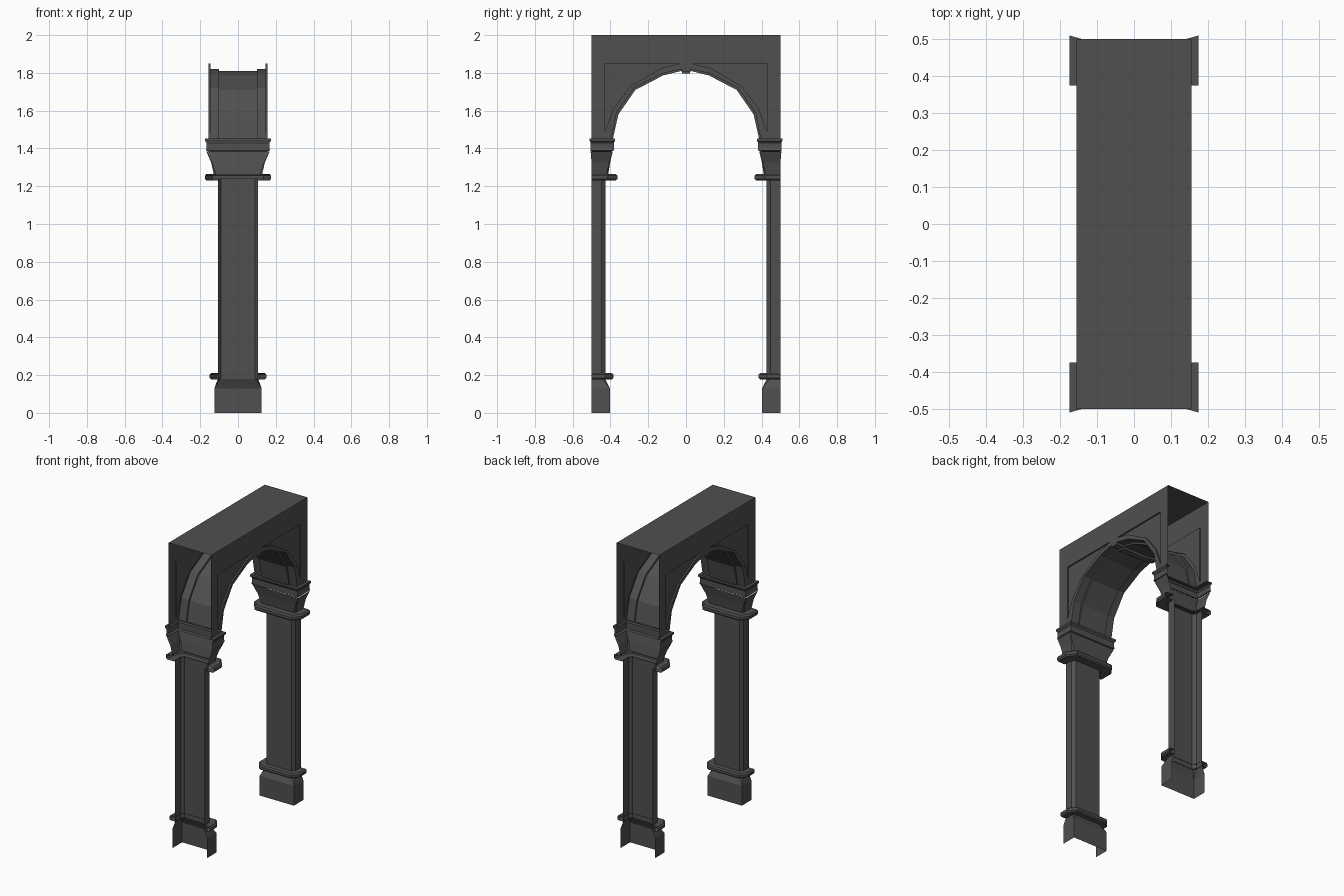
import bpy, bmesh

if "Cube" in bpy.data.objects:
    bpy.data.objects.remove(bpy.data.objects["Cube"])

stone = bpy.data.materials.new("dark_stone")
stone.diffuse_color = (0.08, 0.08, 0.08, 1)
stone.use_nodes = True
stone.node_tree.nodes["Principled BSDF"].inputs["Base Color"].default_value = stone.diffuse_color


def make_object(name, faces, mirror_x):
    """Mesh from lists of face corners, welded and mirrored across y (and x)."""
    bm = bmesh.new()
    for f in faces:
        bm.faces.new([bm.verts.new(p) for p in f])
    bmesh.ops.remove_doubles(bm, verts=bm.verts, dist=0.0004)
    bmesh.ops.recalc_face_normals(bm, faces=bm.faces)
    # open shells: make the normals point outwards, judged by the top or the +x faces
    bm.normal_update()
    if sum(f.normal.x * f.calc_area() for f in bm.faces
           if f.calc_center_median().x > 0.09) < 0:
        bmesh.ops.reverse_faces(bm, faces=bm.faces)
    me = bpy.data.meshes.new(name)
    bm.to_mesh(me)
    bm.free()
    me.materials.append(stone)
    ob = bpy.data.objects.new(name, me)
    bpy.context.collection.objects.link(ob)
    mod = ob.modifiers.new("mirror", 'MIRROR')
    mod.use_axis = (mirror_x, True, False)
    mod.merge_threshold = 0.0005


def half_pier(name, levels):
    """Loft U-shaped sections, open towards the outer end.
    Level: half width, inner y, chamfer x, chamfer y, outer y, z."""
    rows = []
    for w, y, cx, cy, end, z in levels:
        side = [(w, end, z), (w, y + cy, z), (w - cx, y, z)]
        rows.append(side + [(-px, py, pz) for px, py, pz in reversed(side)])
    faces = []
    for a, b in zip(rows, rows[1:]):
        for i in range(5):
            quad = []
            for p in (a[i], a[i + 1], b[i + 1], b[i]):
                if p not in quad:
                    quad.append(p)
            if len(quad) > 2:
                faces.append(quad)
    make_object(name, faces, False)


def ring(name, w, y, cx, cy, z0, z1, inner):
    """Rounded collar around the shaft."""
    h = z1 - z0
    prof = [(inner, 0), (0.008, 0), (0, 0.25), (0, 0.75), (0.008, 1), (inner, 1)]
    half_pier(name, [(w - d, y + d, cx - d * 0.4, cy - d * 0.4, 0.5, z0 + h * t)
                     for d, t in prof])


# Piers
half_pier("pier_base", [(0.125, 0.403, 0, 0, 0.5, 0),
                        (0.125, 0.403, 0, 0, 0.5, 0.13),
                        (0.107, 0.428, 0.012, 0.015, 0.5, 0.18)])
ring("lower_ring", 0.15, 0.385, 0.035, 0.045, 0.178, 0.21, 0.045)
half_pier("shaft", [(0.107, 0.427, 0.016, 0.02, 0.5, 0.18),
                    (0.107, 0.427, 0.016, 0.02, 0.5, 1.24)])
ring("upper_ring", 0.175, 0.363, 0.04, 0.055, 1.23, 1.265, 0.06)
half_pier("capital", [(0.127, 0.412, 0.01, 0.01, 0.5, 1.26),
                      (0.142, 0.402, 0.005, 0.005, 0.5, 1.325),
                      (0.168, 0.388, 0, 0, 0.505, 1.385)])
half_pier("abacus", [(0.155, 0.395, 0, 0, 0.5, 1.385),
                     (0.17, 0.382, 0, 0, 0.507, 1.39),
                     (0.166, 0.382, 0, 0, 0.505, 1.405),
                     (0.166, 0.382, 0, 0, 0.505, 1.43),
                     (0.175, 0.375, 0, 0, 0.51, 1.44),
                     (0.175, 0.375, 0, 0, 0.51, 1.452),
                     (0.14, 0.40, 0, 0, 0.5, 1.452)])

# Arch block: one quarter, mirrored twice. Curves are (y, z) from springing to crown
X, XR, XS = 0.155, 0.145, 0.10
outer = [(0.395, 1.45), (0.368, 1.588), (0.276, 1.72), (0.125, 1.797), (0.025, 1.82), (0.02, 1.808), (0, 1.805)]
inner = [(0.387, 1.45), (0.358, 1.58), (0.268, 1.71), (0.12, 1.787), (0.025, 1.81), (0.02, 1.798), (0, 1.795)]
panel = [(0.43, 1.485), (0.385, 1.61), (0.295, 1.73), (0.13, 1.825), (0.03, 1.85)]
corner = (0.43, 1.85)


def at(x, *pts):
    return [(x, y, z) for y, z in pts]


faces = [at(X, (0, 2), (0.5, 2), corner, panel[-1]),
         at(X, (0.5, 2), (0.5, 1.45), panel[0], corner),
         at(X, (0.5, 1.45), outer[0], panel[0]),
         at(X, (0, 2), panel[-1], outer[4], outer[5], outer[6]),
         at(XR, *panel, corner),
         [(0, 0, 2), (X, 0, 2), (X, 0.5, 2), (0, 0.5, 2)]]
for i in range(4):
    faces.append(at(X, panel[i], panel[i + 1], outer[i + 1], outer[i]))
# recess walls of the spandrel panel
loop = panel + [corner]
for a, b in zip(loop, loop[1:] + loop[:1]):
    faces.append(at(X, a, b) + at(XR, b, a))
# stepped soffit
for i in range(6):
    faces.append(at(X, outer[i], outer[i + 1]) + at(XS, outer[i + 1], outer[i]))
    faces.append(at(XS, outer[i], outer[i + 1]) + at(XS, inner[i + 1], inner[i]))
    faces.append(at(XS, inner[i], inner[i + 1]) + at(0, inner[i + 1], inner[i]))
make_object("arch_block", faces, True)
